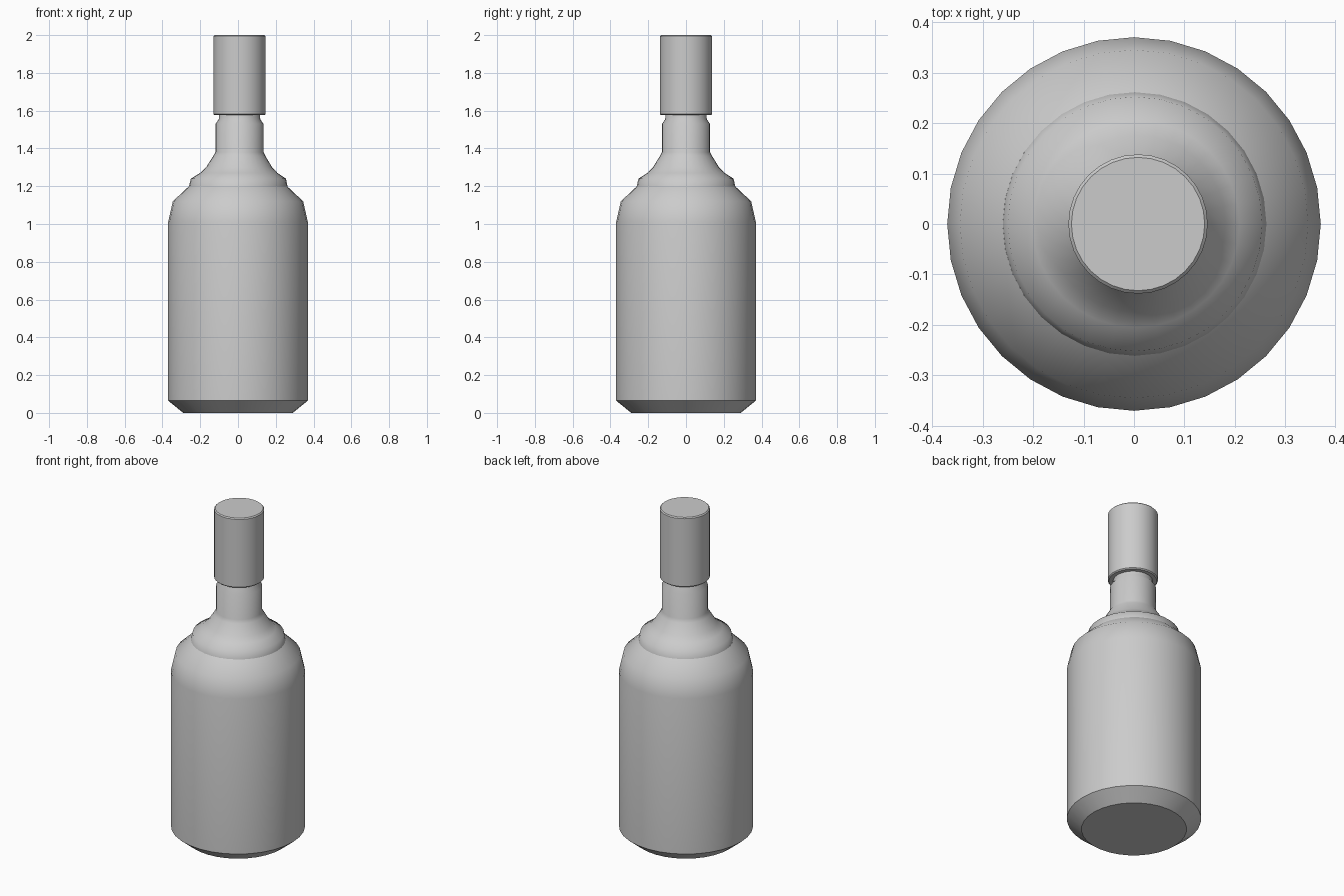
import bpy
import bmesh
import math

if "Cube" in bpy.data.objects:
    bpy.data.objects.remove(bpy.data.objects["Cube"], do_unlink=True)

SIDES = 32

grey = bpy.data.materials.new("plain grey")
grey.use_nodes = True
GREY = (0.6, 0.6, 0.6, 1)
grey.diffuse_color = GREY
grey.node_tree.nodes["Principled BSDF"].inputs["Base Color"].default_value = GREY


def lathe(name, profile, angle):
    """Turn (radius, height, x shift) rings into a closed solid."""
    bm = bmesh.new()
    rings = []
    for radius, z, shift in profile:
        ring = []
        for i in range(SIDES):
            a = math.tau * i / SIDES
            ring.append(bm.verts.new((shift + radius * math.cos(a), radius * math.sin(a), z)))
        rings.append(ring)
    for low, high in zip(rings, rings[1:]):
        for i in range(SIDES):
            j = (i + 1) % SIDES
            bm.faces.new((low[i], low[j], high[j], high[i]))
    bm.faces.new(rings[0][::-1])
    bm.faces.new(rings[-1])
    mesh = bpy.data.meshes.new(name)
    bm.to_mesh(mesh)
    bm.free()
    obj = bpy.data.objects.new(name, mesh)
    bpy.context.collection.objects.link(obj)
    mesh.materials.append(grey)
    bpy.ops.object.select_all(action="DESELECT")
    obj.select_set(True)
    bpy.context.view_layer.objects.active = obj
    bpy.ops.object.shade_smooth_by_angle(angle=math.radians(angle))
    return obj


# Body with chamfered foot and rounded shoulder
lathe("bottle_body", [
    (0.29, 0, 0), (0.37, 0.065, 0), (0.37, 1.01, 0),
    (0.345, 1.12, 0), (0.26, 1.2, 0),
], 35)

# Collar flowing up into the neck, with a groove below the stopper
lathe("bottle_neck", [
    (0.262, 1.195, 0.001), (0.252, 1.24, 0.002), (0.205, 1.27, 0.004),
    (0.175, 1.3, 0.006), (0.138, 1.36, 0.007), (0.127, 1.38, 0.008),
    (0.127, 1.53, 0.008), (0.11, 1.555, 0.008), (0.108, 1.59, 0.008),
], 60)

# Tall cylindrical stopper with small bevelled rims
lathe("stopper", [
    (0.132, 1.576, 0.008), (0.138, 1.582, 0.008),
    (0.138, 1.994, 0.008), (0.132, 2, 0.008),
], 35)
